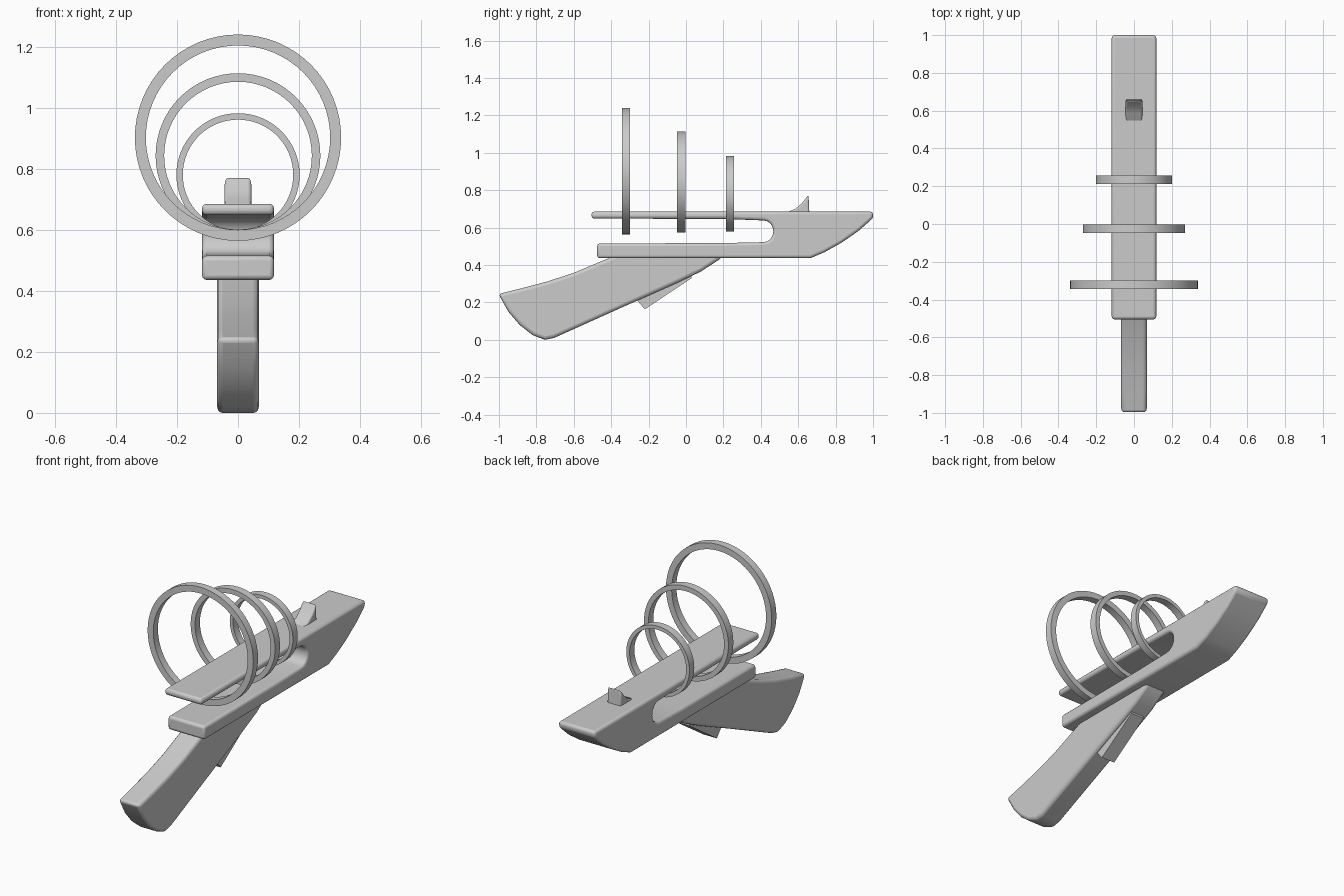
import bpy, bmesh, math

if "Cube" in bpy.data.objects:
    bpy.data.objects.remove(bpy.data.objects["Cube"])


def finish(obj, angle=35):
    bpy.ops.object.select_all(action='DESELECT')
    obj.select_set(True)
    bpy.context.view_layer.objects.active = obj
    bpy.ops.object.shade_smooth_by_angle(angle=math.radians(angle))


def add_object(name, bm):
    bmesh.ops.recalc_face_normals(bm, faces=bm.faces)
    mesh = bpy.data.meshes.new(name)
    bm.to_mesh(mesh)
    bm.free()
    obj = bpy.data.objects.new(name, mesh)
    bpy.context.collection.objects.link(obj)
    return obj


def side_profile(name, points, half_width, bevel=0.0):
    """Extrude a (y, z) outline across x and round its sharp edges."""
    bm = bmesh.new()
    face = bm.faces.new([bm.verts.new((-half_width, y, z)) for y, z in points])
    new = bmesh.ops.extrude_face_region(bm, geom=[face])['geom']
    moved = [v for v in new if isinstance(v, bmesh.types.BMVert)]
    bmesh.ops.translate(bm, verts=moved, vec=(2 * half_width, 0, 0))
    obj = add_object(name, bm)
    if bevel:
        mod = obj.modifiers.new("rounded_edges", 'BEVEL')
        mod.width = bevel
        mod.segments = 3
        mod.limit_method = 'ANGLE'
        mod.angle_limit = math.radians(35)
        mod.use_clamp_overlap = False
    finish(obj)
    return obj


def ring(name, y0, y1, z, outer, inner, sides=64):
    """Flat-sided hoop whose axis runs along y."""
    bm = bmesh.new()
    section = [(outer, y0), (outer, y1), (inner, y1), (inner, y0)]
    loops = []
    for i in range(sides):
        a = math.tau * i / sides
        loops.append([bm.verts.new((r * math.sin(a), y, z + r * math.cos(a)))
                      for r, y in section])
    for i in range(sides):
        a, b = loops[i], loops[(i + 1) % sides]
        for j in range(4):
            k = (j + 1) % 4
            bm.faces.new((a[j], a[k], b[k], b[j]))
    finish(add_object(name, bm))


# Forked body: thin upper rail, thicker lower rail, solid nose with round slot end
slot_end = [(0.415 + 0.052 * math.sin(a), 0.58 - 0.058 * math.cos(a))
            for a in [math.pi * i / 8 for i in range(9)]]
body = [(-0.475, 0.436), (0.665, 0.436), (0.74, 0.468), (0.83, 0.518),
        (0.92, 0.58), (1.0, 0.65), (1.0, 0.685), (-0.505, 0.685),
        (-0.505, 0.648), (0.2, 0.646)]
body += slot_end[::-1] + [(0.2, 0.517), (-0.475, 0.515)]
side_profile("body", body, 0.118, 0.015)

# Slanted grip with a curved butt
grip = [(-1.003, 0.245), (-0.88, 0.275), (-0.74, 0.312), (-0.6, 0.358),
        (-0.5, 0.4), (-0.4, 0.442), (-0.35, 0.465), (0.2, 0.465), (0.18, 0.43),
        (0.08, 0.365), (-0.05, 0.303), (-0.3, 0.192), (-0.705, 0.01),
        (-0.755, 0.0), (-0.82, 0.025), (-0.89, 0.08), (-0.95, 0.15)]
side_profile("grip", grip, 0.068, 0.018)

# Trigger under the grip
side_profile("trigger", [(0.03, 0.345), (0.03, 0.33), (-0.22, 0.163),
                         (-0.262, 0.212), (-0.15, 0.28)], 0.043)

# Fin-shaped front sight
side_profile("front_sight", [(0.53, 0.67), (0.545, 0.684), (0.585, 0.7),
                             (0.62, 0.73), (0.655, 0.775), (0.66, 0.67)],
             0.044, 0.01)

# Three hoops, shrinking towards the nose
ring("large_ring", -0.343, -0.300, 0.902, 0.338, 0.302)
ring("medium_ring", -0.047, -0.002, 0.843, 0.270, 0.242)
ring("small_ring", 0.213, 0.257, 0.780, 0.202, 0.181)
